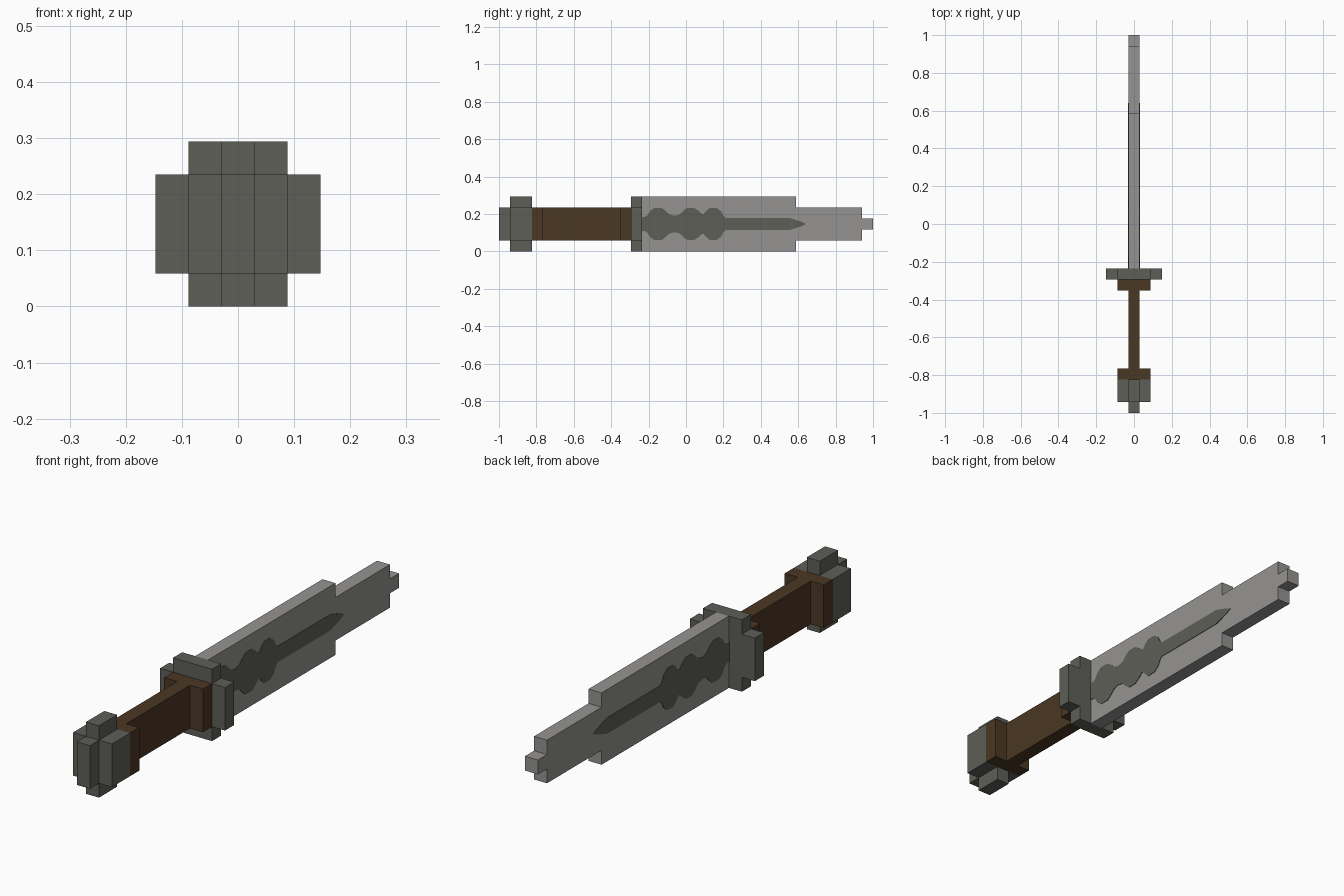
import bpy, bmesh
from mathutils import Vector

if "Cube" in bpy.data.objects:
    bpy.data.objects.remove(bpy.data.objects["Cube"])

U = 2 / 34           # one modelling unit
ZC = 2.5 * U         # height of the long axis


def material(name, rgb):
    m = bpy.data.materials.new(name)
    m.diffuse_color = (*rgb, 1)
    m.use_nodes = True
    m.node_tree.nodes["Principled BSDF"].inputs["Base Color"].default_value = m.diffuse_color
    return m


STEEL = material("blade steel", (0.30, 0.295, 0.288))
IRON = material("dark iron", (0.112, 0.112, 0.099))
WOOD = material("brown wood", (0.070, 0.038, 0.017))


def prism(name, half, axis, lo, hi, mat):
    """Mirror a half outline across its first coordinate, then extrude along an axis."""
    outline = list(half) + [(-a, b) for a, b in reversed(half) if a > 1e-6]
    # map (across, along, depth) to x, y, z
    place = {"x": lambda a, b, d: (d, b, a + 2.5),
             "y": lambda a, b, d: (a, d, b + 2.5),
             "z": lambda a, b, d: (a, b, d)}[axis]
    bm = bmesh.new()
    face = bm.faces.new([bm.verts.new(Vector(place(a, b, lo)) * U) for a, b in outline])
    step = Vector(place(0, 0, hi)) - Vector(place(0, 0, lo))
    ext = bmesh.ops.extrude_face_region(bm, geom=[face], use_keep_orig=True)
    verts = [g for g in ext["geom"] if isinstance(g, bmesh.types.BMVert)]
    bmesh.ops.translate(bm, vec=step * U, verts=verts)
    bmesh.ops.recalc_face_normals(bm, faces=bm.faces)
    me = bpy.data.meshes.new(name)
    bm.to_mesh(me)
    bm.free()
    me.materials.append(mat)
    ob = bpy.data.objects.new(name, me)
    bpy.context.collection.objects.link(ob)
    return ob


def plus(w1, h1, w2, h2):
    """Right half of a plus-shaped outline: narrow tall bar and wide short bar."""
    return [(w1, -h1), (w1, -h2), (w2, -h2), (w2, h2), (w1, h2), (w1, h1)]


# Pommel: plus-shaped body with a narrow end cap
prism("pommel", plus(0.5, 2.5, 1.5, 1.5), "y", -16, -14, IRON)
prism("pommel_cap", [(0.5, -1.5), (0.5, 1.5)], "y", -17, -16, IRON)

# Grip: thin shaft flaring at both ends
prism("grip", [(1.5, -14), (1.5, -13), (0.5, -13), (0.5, -6), (1.5, -6), (1.5, -5)],
      "z", 1, 4, WOOD)

# Guard: wide plus-shaped plate
prism("guard", plus(1.5, 2.5, 2.5, 1.5), "y", -5, -4, IRON)

# Blade: stepped toward the tip
prism("blade", [(2.5, -4), (2.5, 10), (1.5, 10), (1.5, 16), (0.5, 16), (0.5, 17)],
      "x", -0.5, 0.5, STEEL)

# Fuller: three rounded lobes, a straight groove and a pointed end, on both sides
fuller = [(0.65, -4), (0.65, -3.75), (0.8, -3.5), (1.2, -3.25), (1.45, -2.9),
          (1.45, -2.2), (1.2, -1.85), (0.9, -1.55), (0.75, -1.1), (0.85, -0.6),
          (1.2, -0.25), (1.45, 0.1), (1.45, 0.75), (1.2, 1.15), (0.9, 1.45),
          (0.9, 1.6), (1.2, 1.85), (1.45, 2.15), (1.45, 2.8), (1.15, 3.2),
          (0.75, 3.4), (0.55, 3.6), (0.55, 9.4), (0.4, 9.9), (0.2, 10.5), (0, 10.9)]
for side, name in ((1, "right_fuller"), (-1, "left_fuller")):
    prism(name, fuller, "x", side * 0.5, side * 0.54, IRON)
